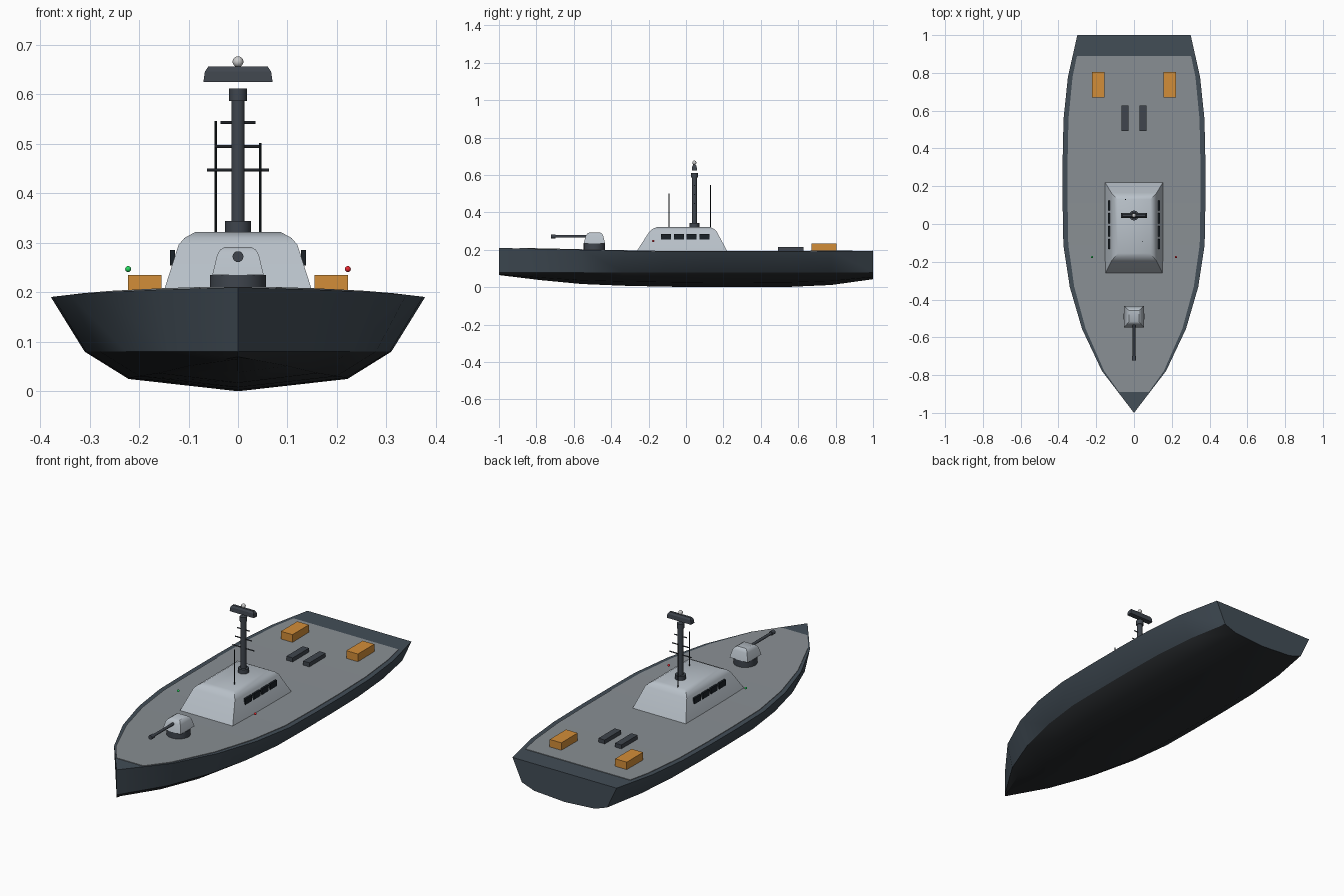
import bpy, bmesh, math
from mathutils import Vector

if "Cube" in bpy.data.objects:
    bpy.data.objects.remove(bpy.data.objects["Cube"])

def mat(name, r, g, b):
    m = bpy.data.materials.new(name)
    m.diffuse_color = (r, g, b, 1)
    m.use_nodes = True
    m.node_tree.nodes["Principled BSDF"].inputs["Base Color"].default_value = m.diffuse_color
    return m

HULL = mat("hull_paint", 0.055, 0.075, 0.095)
BOTTOM = mat("bottom_paint", 0.022, 0.025, 0.028)
DECK = mat("deck_paint", 0.25, 0.275, 0.295)
HOUSE = mat("house_paint", 0.48, 0.53, 0.58)
DARK = mat("dark_metal", 0.05, 0.06, 0.075)
GLASS = mat("glass", 0.01, 0.015, 0.02)
ORANGE = mat("orange", 0.65, 0.27, 0.04)
RED = mat("red_light", 0.8, 0.02, 0.03)
GREEN = mat("green_light", 0.02, 0.7, 0.12)
WHITE = mat("white", 0.75, 0.75, 0.75)

def finish(ob, material):
    ob.data.materials.append(material)
    return ob

def smooth(ob, angle=30):
    bpy.ops.object.select_all(action='DESELECT')
    ob.select_set(True)
    bpy.context.view_layer.objects.active = ob
    bpy.ops.object.shade_smooth_by_angle(angle=math.radians(angle))

def loft(name, rings, material):
    """Skin closed rings of equal length and cap both ends."""
    bm = bmesh.new()
    vs = [[bm.verts.new(p) for p in r] for r in rings]
    n = len(vs[0])
    for a, b in zip(vs, vs[1:]):
        for i in range(n):
            bm.faces.new((a[i], a[(i + 1) % n], b[(i + 1) % n], b[i]))
    bm.faces.new(vs[0])
    bm.faces.new(vs[-1])
    bmesh.ops.remove_doubles(bm, verts=bm.verts, dist=1e-5)
    bmesh.ops.recalc_face_normals(bm, faces=bm.faces)
    me = bpy.data.meshes.new(name)
    bm.to_mesh(me)
    bm.free()
    ob = bpy.data.objects.new(name, me)
    bpy.context.collection.objects.link(ob)
    return finish(ob, material)

def box(name, x0, x1, y0, y1, z0, z1, material):
    bpy.ops.mesh.primitive_cube_add(size=1, location=((x0 + x1) / 2, (y0 + y1) / 2, (z0 + z1) / 2))
    ob = bpy.context.object
    ob.name = name
    ob.scale = (x1 - x0, y1 - y0, z1 - z0)
    return finish(ob, material)

def rod(name, a, b, r, material, sides=16):
    a, b = Vector(a), Vector(b)
    bpy.ops.mesh.primitive_cylinder_add(vertices=sides, radius=r, depth=(b - a).length, location=(a + b) / 2)
    ob = bpy.context.object
    ob.name = name
    ob.rotation_euler = (b - a).to_track_quat('Z', 'Y').to_euler()
    finish(ob, material)
    smooth(ob)
    return ob

def ball(name, loc, r, material):
    bpy.ops.mesh.primitive_uv_sphere_add(segments=16, ring_count=10, radius=r, location=loc)
    ob = bpy.context.object
    ob.name = name
    finish(ob, material)
    smooth(ob, 60)

def rect_rings(levels):
    """levels: (half width, y front, y back, z)"""
    return [[(-x, a, z), (x, a, z), (x, b, z), (-x, b, z)] for x, a, b, z in levels]

# Hull: ten evenly spaced stations with (half beam, sheer height, keel height)
stations = [(0.0, 0.21, 0.065), (0.17, 0.205, 0.038), (0.275, 0.2, 0.017), (0.34, 0.195, 0.008),
            (0.374, 0.191, 0.003), (0.378, 0.19, 0), (0.378, 0.19, 0), (0.373, 0.191, 0.002),
            (0.35, 0.193, 0.012), (0.30, 0.195, 0.043)]
ys = [-1 + 2 * i / 9 for i in range(10)]
rings = []
for y, (w, s, k) in zip(ys, stations):
    half = [(w, s), (w * 0.82, 0.08), (w * 0.585, k + 0.31 * (0.08 - k))]
    ring = [(x, y, z) for x, z in half] + [(0, y, k)] + [(-x, y, z) for x, z in reversed(half)] + [(0, y, s)]
    rings.append(ring)
hull = loft("hull", rings, HULL)
hull.data.materials.append(BOTTOM)
for p in hull.data.polygons:
    if all(hull.data.vertices[v].co.z < 0.0801 for v in p.vertices):
        p.material_index = 1
smooth(hull)

# Deck plate: inset from the hull edge, following the sheer
def at(y):
    t = (y + 1) * 4.5
    i = min(int(t), 8)
    return [a + (b - a) * (t - i) for a, b in zip(stations[i], stations[i + 1])]

rings = []
for y in [-0.89] + ys[1:-1] + [0.89]:
    w, s, _ = at(y)
    w *= 0.93
    rings.append([(-w, y, s - 0.004), (w, y, s - 0.004), (w, y, s + 0.003), (-w, y, s + 0.003)])
loft("deck", rings, DECK)

# Deckhouse and its side windows
house = loft("deckhouse", rect_rings([(0.154, -0.265, 0.222, 0.19), (0.12, -0.197, 0.165, 0.296),
                                      (0.108, -0.182, 0.152, 0.31), (0.086, -0.155, 0.13, 0.322)]), HOUSE)
smooth(house)
for side in (-1, 1):
    for i in range(4):
        y = -0.106 + i * 0.068
        box("side_window", side * 0.132 - 0.005, side * 0.132 + 0.005, y - 0.027, y + 0.027, 0.254, 0.285, GLASS)

# Gun turret
rod("turret_ring", (0, -0.49, 0.19), (0, -0.49, 0.235), 0.057, DARK, 24)
turret = loft("turret", rect_rings([(0.052, -0.547, -0.433, 0.235), (0.042, -0.535, -0.443, 0.276),
                                    (0.036, -0.528, -0.449, 0.286), (0.026, -0.517, -0.458, 0.292)]), HOUSE)
smooth(turret)
rod("gun_barrel", (0, -0.52, 0.272), (0, -0.71, 0.272), 0.007, DARK)
rod("gun_muzzle", (0, -0.698, 0.272), (0, -0.722, 0.272), 0.011, DARK)

# Mast with yards, radar bar and top dome
MY = 0.045
rod("mast_base", (0, MY, 0.318), (0, MY, 0.344), 0.026, DARK)
rod("mast", (0, MY, 0.34), (0, MY, 0.59), 0.0135, DARK)
rod("mast_head", (0, MY, 0.587), (0, MY, 0.612), 0.018, DARK)
for z, h in ((0.447, 0.063), (0.495, 0.047), (0.543, 0.035)):
    rod("yard", (-h, MY, z), (h, MY, z), 0.003, DARK, 8)
loft("radar_bar", rect_rings([(0.07, MY - 0.014, MY + 0.014, 0.625), (0.067, MY - 0.012, MY + 0.012, 0.646),
                              (0.06, MY - 0.006, MY + 0.006, 0.656)]), DARK)
ball("mast_dome", (0, MY, 0.666), 0.011, WHITE)

# Whip antennas
rod("whip_antenna_front", (0.045, -0.092, 0.318), (0.045, -0.092, 0.502), 0.0025, GLASS, 8)
rod("whip_antenna_back", (-0.045, 0.13, 0.318), (-0.045, 0.13, 0.546), 0.0025, GLASS, 8)

# Navigation lights
ball("red_light", (0.222, -0.175, 0.247), 0.006, RED)
ball("green_light", (-0.222, -0.175, 0.247), 0.006, GREEN)

# Aft deck lockers and vents
for s in (-1, 1):
    a, b = sorted((s * 0.155, s * 0.222))
    box("orange_locker", a, b, 0.67, 0.805, 0.19, 0.235, ORANGE)
    a, b = sorted((s * 0.03, s * 0.066))
    box("deck_vent", a, b, 0.493, 0.627, 0.19, 0.215, DARK)
